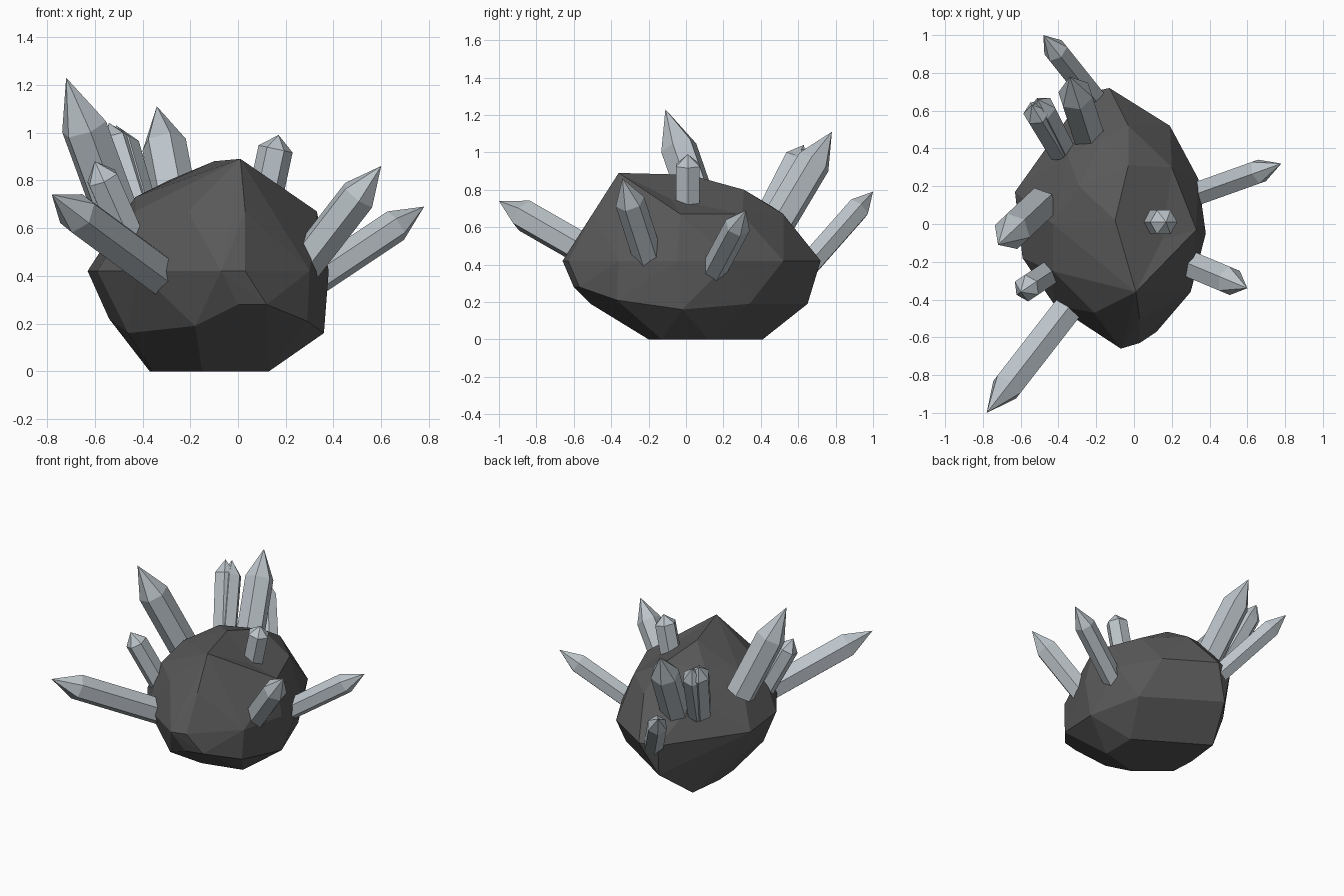
import bpy
import bmesh
from mathutils import Vector

# Remove the default cube only
default_cube = bpy.data.objects.get("Cube")
if default_cube:
    bpy.data.objects.remove(default_cube, do_unlink=True)


def make_material(name, colour):
    material = bpy.data.materials.new(name)
    material.use_nodes = True
    material.diffuse_color = colour
    for node in material.node_tree.nodes:
        if node.type == "BSDF_PRINCIPLED":
            node.inputs["Base Color"].default_value = colour
            node.inputs["Roughness"].default_value = 0.8
    return material


def finish_object(name, bm, material):
    """Turn a bmesh into a flat shaded object with one material."""
    bmesh.ops.recalc_face_normals(bm, faces=bm.faces[:])
    mesh = bpy.data.meshes.new(name)
    bm.to_mesh(mesh)
    bm.free()
    mesh.materials.append(material)
    obj = bpy.data.objects.new(name, mesh)
    bpy.context.collection.objects.link(obj)
    return obj


def centi(*values):
    """Convert hundredths of a unit to a vector."""
    return Vector(values) / 100


def make_boulder(name, rings, extra_points, hollow, depth, material):
    """Wrap a faceted stone around level rings and loose corners."""
    bm = bmesh.new()
    for height, corners in rings.items():
        for x, y in corners:
            bm.verts.new(centi(x, y, height))
    for corner in extra_points:
        bm.verts.new(centi(*corner))
    dent = bm.verts.new(centi(*hollow))
    hull = bmesh.ops.convex_hull(bm, input=bm.verts[:])
    # Sink one corner to hollow the top
    dent.co.z -= depth / 100
    unused = set(hull["geom_interior"]) | set(hull["geom_unused"])
    loose = [item for item in unused if isinstance(item, bmesh.types.BMVert)]
    bmesh.ops.delete(bm, geom=loose, context="VERTS")
    bmesh.ops.dissolve_limit(bm, angle_limit=0.03,
                             verts=bm.verts[:], edges=bm.edges[:])
    return finish_object(name, bm, material)


def make_crystal(name, tip, root, radius, point, material, bury=0.12):
    """Six-sided shaft with a pointed end, running from root to tip."""
    tip, root = centi(*tip), centi(*root)
    axis = (tip - root).normalized()
    root = root - axis * bury
    length = (tip - root).length
    shaft = length - point / 100
    width = radius / 100
    bm = bmesh.new()
    bmesh.ops.create_cone(bm, cap_ends=True, segments=6, depth=shaft,
                          radius1=width, radius2=width)
    bmesh.ops.translate(bm, verts=bm.verts[:], vec=(0, 0, shaft / 2))
    # Raise the middle of the end cap into the crystal point
    bm.faces.ensure_lookup_table()
    cap = max(bm.faces, key=lambda face: face.calc_center_median().z)
    poked = bmesh.ops.poke(bm, faces=[cap])
    poked["verts"][0].co.z = length
    obj = finish_object(name, bm, material)
    obj.location = root
    obj.rotation_mode = "QUATERNION"
    obj.rotation_quaternion = axis.to_track_quat("Z", "Y")
    return obj


stone = make_material("dark grey stone", (0.1, 0.1, 0.1, 1))
quartz = make_material("pale grey crystal", (0.5, 0.55, 0.585, 1))

# Boulder: flat foot, wide middle and shoulder rings
boulder_rings = {
    0: [(-36, -2), (-15, -20), (13, -13), (13, 12), (-34, 41), (-37, 15)],
    16: [(-46, -22), (36, -2)],
    19: [(-18, -51), (24, 34), (-24, 65)],
    42: [(-7, -66), (3, -63), (30, -36), (38, -5), (34, 24), (19, 52),
         (-13, 72), (-26, 69), (-46, 41), (-63, 17), (-59, -18),
         (-42, -43), (-27, -53)],
    67: [(33, -3), (20, 30), (-3, 52), (-21, -47), (3, -50), (-43, -25),
         (-35, 36)],
}
# Crown and lower front corners
boulder_corners = [
    (1, -36, 89), (-10, 2, 88), (-3, 31, 80), (-29, 20, 80), (-43, 0, 73),
    (-16, 46, 71), (0, -60, 28), (12, -57, 28), (29, -37, 21), (-54, 14, 22),
]
make_boulder("boulder", boulder_rings, boulder_corners,
             (15, -8, 81), 6, stone)

# Crystals: name, tip, root, radius, length of the point
crystals = [
    ("front_right_long_crystal", (-78, -100, 74), (-36, -46, 43), 8.8, 19),
    ("front_right_small_crystal", (-60, -36, 88), (-48, -28, 61), 7.3, 8),
    ("right_tall_crystal", (-72, -11, 123), (-54, 6, 74), 10, 23),
    ("back_tall_crystal", (-34, 78, 111), (-26, 53, 69), 9.5, 19),
    ("back_twin_crystal_outer", (-54, 63, 104), (-43, 45, 69), 7.3, 9),
    ("back_twin_crystal_inner", (-51, 66, 103), (-41, 46, 68), 7.3, 10),
    ("back_low_crystal", (-48, 100, 79), (-24, 70, 45), 6.8, 14),
    ("left_back_crystal", (78, 32, 69), (36, 17, 41), 7, 15),
    ("left_front_crystal", (60, -34, 86), (29, -21, 46), 8, 16),
    ("crown_small_crystal", (17, 1, 99), (11, 1, 71), 7.3, 6),
]
for name, tip, root, radius, point in crystals:
    make_crystal(name, tip, root, radius, point, quartz)
